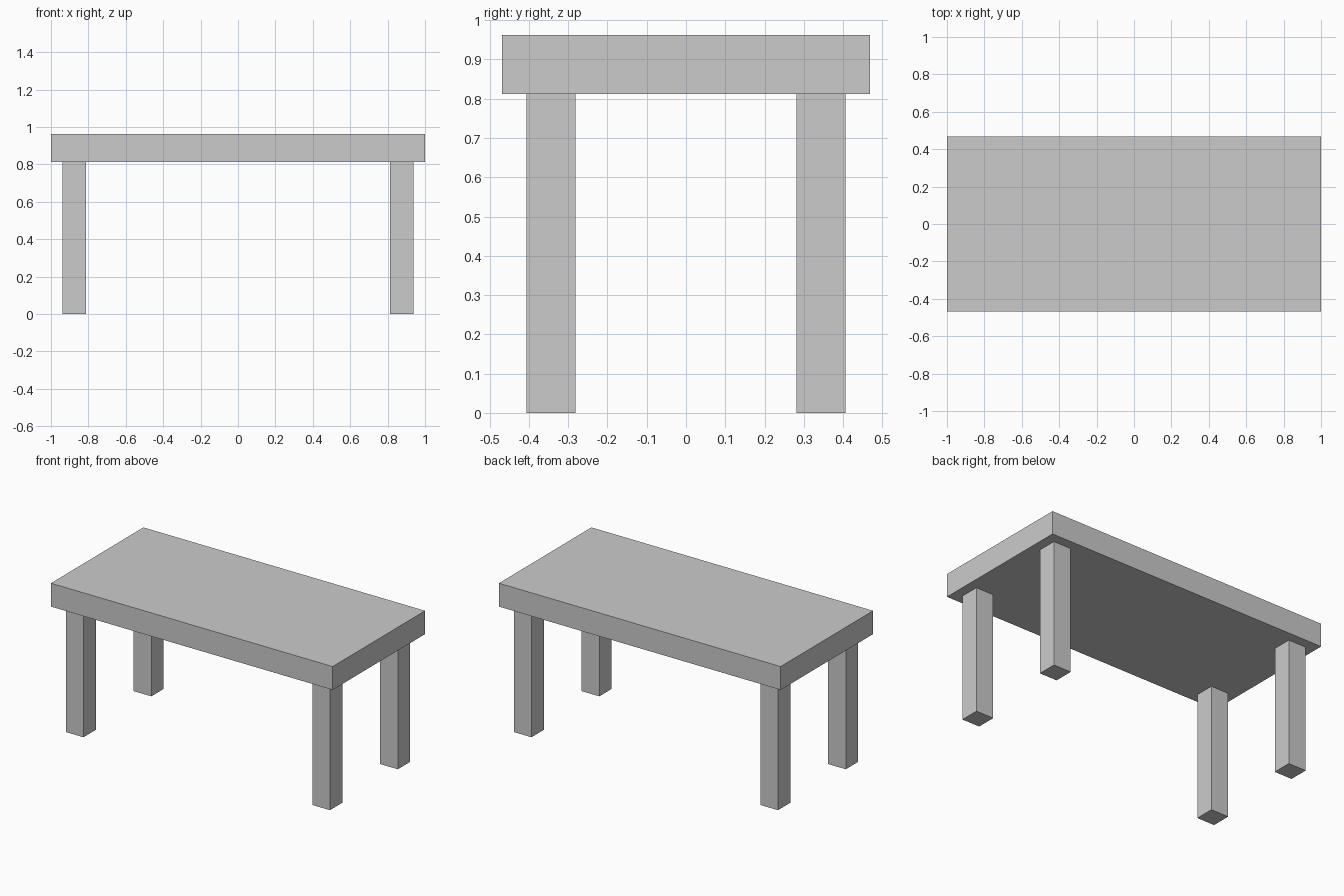
import bpy

cube = bpy.data.objects.get("Cube")
if cube:
    bpy.data.objects.remove(cube, do_unlink=True)

# Single plain grey finish
grey = bpy.data.materials.new("light_grey")
grey.use_nodes = True
colour = (0.6, 0.6, 0.6, 1)
grey.diffuse_color = colour
grey.node_tree.nodes["Principled BSDF"].inputs["Base Color"].default_value = colour


def box(name, centre, size):
    """Add a flat-faced box with its scale applied."""
    bpy.ops.mesh.primitive_cube_add(size=1, location=centre)
    obj = bpy.context.object
    obj.name = name
    obj.scale = size
    bpy.ops.object.transform_apply(location=False, rotation=False, scale=True)
    obj.data.materials.append(grey)
    return obj


LEG_HEIGHT = 0.8125
LEG_WIDTH = 0.125
TOP_THICKNESS = 0.15

# Thick slab top
box("table_top", (0, 0, LEG_HEIGHT + TOP_THICKNESS / 2), (2, 0.9375, TOP_THICKNESS))

# Four square legs, set in from the corners
for side, x in (("left", 0.875), ("right", -0.875)):
    for end, y in (("front", -0.3438), ("back", 0.3438)):
        box(f"{end}_{side}_leg", (x, y, LEG_HEIGHT / 2),
            (LEG_WIDTH, LEG_WIDTH, LEG_HEIGHT))
